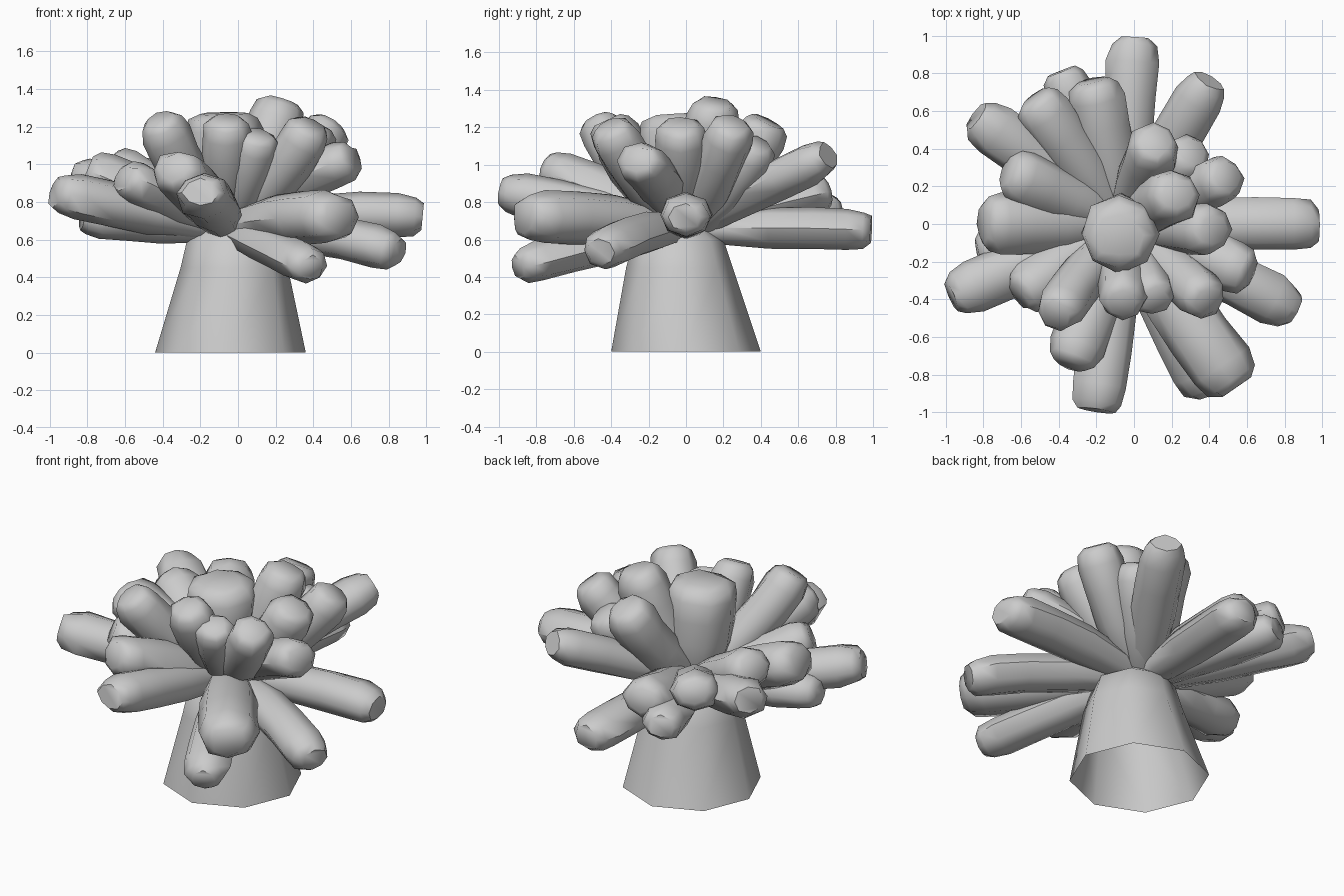
import bpy, bmesh, math, random
from mathutils import Vector

random.seed(4)
cube = bpy.data.objects.get("Cube")
if cube:
    bpy.data.objects.remove(cube, do_unlink=True)

grey = bpy.data.materials.new("Stone grey")
grey.use_nodes = True
colour = (0.6, 0.6, 0.6, 1)
grey.diffuse_color = colour
grey.node_tree.nodes["Principled BSDF"].inputs["Base Color"].default_value = colour


def loft(name, rings):
    """Skin a list of equal-sized point rings, open at the start, capped at the end."""
    bm = bmesh.new()
    loops = [[bm.verts.new(p) for p in ring] for ring in rings]
    n = len(loops[0])
    for low, high in zip(loops, loops[1:]):
        for i in range(n):
            j = (i + 1) % n
            bm.faces.new((low[i], low[j], high[j], high[i]))
    bm.faces.new(loops[-1])
    mesh = bpy.data.meshes.new(name)
    bm.to_mesh(mesh)
    bm.free()
    mesh.materials.append(grey)
    obj = bpy.data.objects.new(name, mesh)
    bpy.context.collection.objects.link(obj)
    bpy.ops.object.select_all(action="DESELECT")
    obj.select_set(True)
    bpy.context.view_layer.objects.active = obj
    bpy.ops.object.shade_smooth_by_angle(angle=math.radians(52))


def ring(centre, side, up, radius, jitter=0.0):
    points = []
    for i in range(8):
        a = math.tau * i / 8
        r = radius * (1 + random.uniform(-jitter, jitter))
        points.append(centre + side * (math.cos(a) * r) + up * (math.sin(a) * r))
    return points


X, Y, Z = Vector((1, 0, 0)), Vector((0, 1, 0)), Vector((0, 0, 1))

# Tapered eight-sided trunk, hollow underneath, closing where the branches meet
trunk_profile = [(-0.04, 0, 0, 0.4), (-0.02, -0.035, 0.45, 0.285),
                 (-0.03, -0.04, 0.6, 0.24), (-0.05, -0.02, 0.71, 0.07)]
loft("trunk", [ring(Vector((x, y, z)), X, Y, r) for x, y, z, r in trunk_profile])

ROOT = Vector((-0.06, 0, 0.655))
# Share of the length, share of the full radius, roughness
FINGER_PROFILE = [(0, 0.5, 0), (0.2, 0.78, 0.02), (0.45, 0.97, 0.03), (0.68, 1, 0.04),
                  (0.87, 1.02, 0.06), (0.96, 0.88, 0.08), (1, 0.6, 0.16)]


def finger(name, tip, radius, bulge):
    """Fat branch bending from the trunk top to its tip, with a blunt end."""
    tip = Vector(tip)
    tall = tip.z > 1.1
    bend = (ROOT + tip) / 2
    bend.z += bulge
    if tall:
        # Tall branches lean out first and then turn upward
        bend += (tip - ROOT) * 0.14
    rings = []
    for t, share, rough in FINGER_PROFILE:
        centre = ROOT * (1 - t) ** 2 + bend * (2 * t * (1 - t)) + tip * t ** 2
        along = ((bend - ROOT) * (1 - t) + (tip - bend) * t).normalized()
        side = (Y if tall else Z).cross(along).normalized()
        # Spreading branches are wider than they are high
        up = along.cross(side) * (1 if tall else 0.83)
        rings.append(ring(centre, side, up, radius * share, rough))
    loft(name, rings)


# For each growing direction: upward bulge, then branch tips with thickness
branches = {
    "back": (0.02, [(0, 0.99, 0.65, 0.135), (0.4, 0.76, 1.05, 0.135), (-0.22, 0.76, 0.86, 0.145),
                    (-0.39, 0.81, 0.75, 0.13), (-0.53, 0.67, 0.95, 0.14)]),
    "right": (0.0, [(-0.84, 0.57, 0.95, 0.14), (-0.67, 0.28, 1.0, 0.145), (-0.8, 0, 0.97, 0.16),
                    (-0.97, -0.38, 0.85, 0.145), (-0.83, -0.15, 0.72, 0.13),
                    (-0.61, -0.38, 0.93, 0.135)]),
    "front": (0.03, [(-0.34, -0.75, 0.98, 0.15), (-0.2, -0.99, 0.85, 0.145),
                     (0.54, -0.87, 0.72, 0.17), (0.39, -0.9, 0.45, 0.13)]),
    "left": (0.08, [(0.85, -0.46, 0.53, 0.135), (0.98, 0, 0.72, 0.14), (0.62, -0.26, 1.03, 0.14)]),
    "upper": (-0.12, [(0.39, -0.41, 1.21, 0.13), (-0.06, -0.42, 1.24, 0.13),
                      (0.11, -0.4, 1.16, 0.12), (0.23, 0.16, 1.34, 0.145),
                      (0.12, 0.44, 1.23, 0.14), (0.5, 0.25, 1.22, 0.13),
                      (0.42, -0.03, 1.22, 0.14), (0.31, 0.38, 1.12, 0.125),
                      (-0.42, -0.48, 1.24, 0.13)]),
    "central": (-0.12, [(-0.08, -0.06, 1.27, 0.2)]),
}
for group, (bulge, tips) in branches.items():
    for number, (x, y, z, radius) in enumerate(tips, 1):
        finger(f"{group}_branch_{number}", (x, y, z), radius, bulge)
